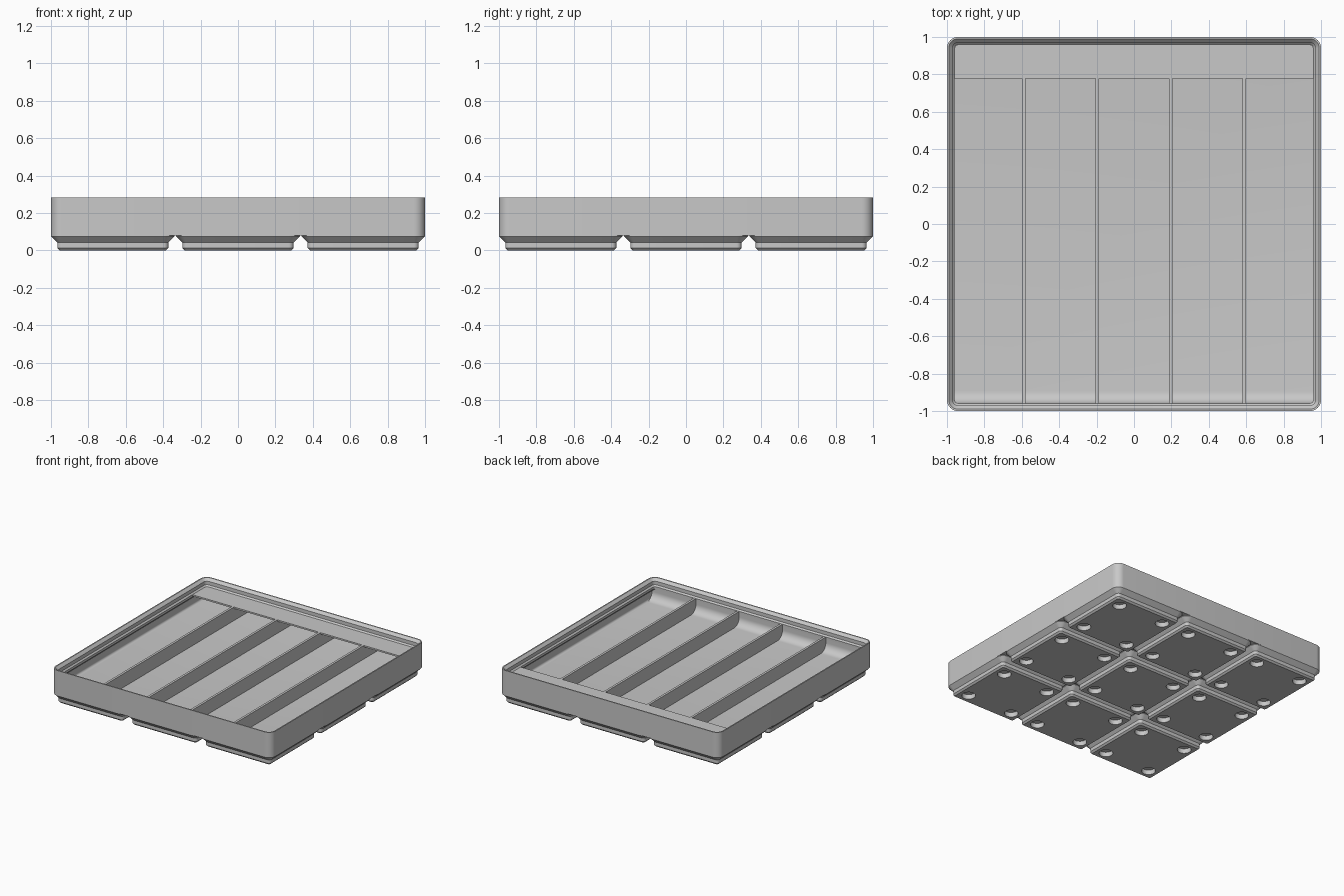
import bpy, bmesh, math
from mathutils import Vector

if "Cube" in bpy.data.objects:
    bpy.data.objects.remove(bpy.data.objects["Cube"])

S = 2 / 125.5          # millimetres to scene units
HALF = 62.75           # half of the outer width
RAD = 3.75             # outer corner radius
PITCH = 42             # spacing of the feet
RIM, FLOOR = 14, 7     # divider top and inside floor heights

grey = bpy.data.materials.new("light_grey_plastic")
grey.use_nodes = True
colour = (0.58, 0.58, 0.58, 1)
grey.diffuse_color = colour
grey.node_tree.nodes["Principled BSDF"].inputs["Base Color"].default_value = colour


def finish(bm, name):
    """Scale to scene units, add the material and shade with sharp edges."""
    bmesh.ops.scale(bm, vec=(S, S, S), verts=bm.verts)
    bmesh.ops.recalc_face_normals(bm, faces=bm.faces)
    mesh = bpy.data.meshes.new(name)
    bm.to_mesh(mesh)
    bm.free()
    mesh.materials.append(grey)
    ob = bpy.data.objects.new(name, mesh)
    bpy.context.collection.objects.link(ob)
    bpy.ops.object.select_all(action='DESELECT')
    ob.select_set(True)
    bpy.context.view_layer.objects.active = ob
    bpy.ops.object.shade_smooth_by_angle(angle=math.radians(30))
    return ob


def ring(bm, half, rad, z, seg=8):
    """Rounded square of vertices."""
    verts = []
    for q in range(4):
        mid = math.pi / 4 + q * math.pi / 2
        cx = math.copysign(half - rad, math.cos(mid))
        cy = math.copysign(half - rad, math.sin(mid))
        for i in range(seg + 1):
            a = (q + i / seg) * math.pi / 2
            verts.append(bm.verts.new((cx + rad * math.cos(a), cy + rad * math.sin(a), z)))
    return verts


def bridge(bm, a, b):
    n = len(a)
    for i in range(n):
        j = (i + 1) % n
        bm.faces.new((a[i], a[j], b[j], b[i]))


def loft(bm, half, rad, profile):
    """Stack rounded squares given as (inset, height)."""
    rings = [ring(bm, half - d, rad - d, z) for d, z in profile]
    for a, b in zip(rings, rings[1:]):
        bridge(bm, a, b)
    return rings


def extrude_x(name, outline, x0, x1):
    """Extrude a (y, z) outline along x."""
    bm = bmesh.new()
    face = bm.faces.new([bm.verts.new((x0, y, z)) for y, z in outline])
    moved = bmesh.ops.extrude_face_region(bm, geom=[face])["geom"]
    bmesh.ops.translate(bm, vec=(x1 - x0, 0, 0),
                        verts=[v for v in moved if isinstance(v, bmesh.types.BMVert)])
    # extruding keeps the first face as the closing cap
    return finish(bm, name)


# Tray: outer wall, stacking lip, undercut and filleted floor in one loft
top, wall, fillet = 17.8, 1.0, 1.1
profile = [(0, 5), (0, top), (0.6, top), (1.9, 16.5), (1.9, 14.7),
           (2.6, RIM), (2.6, 12.8), (wall, 11.2)]
for i in range(7):
    a = i / 6 * math.pi / 2
    profile.append((wall + fillet * (1 - math.cos(a)), FLOOR + fillet * (1 - math.sin(a))))
bm = bmesh.new()
rings = loft(bm, HALF, RAD, profile)
bm.faces.new(rings[0])
bm.faces.new(rings[-1])
finish(bm, "tray_body")

# Foot: stepped chamfers with four round magnet recesses
bm = bmesh.new()
rings = loft(bm, 20.75, RAD, [(2.95, 0), (2.15, 0.8), (2.15, 2.6), (0, 4.75), (0, 5.02)])
bm.faces.new(rings[-1])
loops = [rings[0]]
for sx in (-1, 1):
    for sy in (-1, 1):
        low, high = [[bm.verts.new((sx * 13 + 3.25 * math.cos(k * math.tau / 32),
                                    sy * 13 + 3.25 * math.sin(k * math.tau / 32), z))
                      for k in range(32)] for z in (0, 2.4)]
        bridge(bm, low, high)
        bm.faces.new(high)
        loops.append(low)
edges = [bm.edges.get((lp[i], lp[i - 1])) for lp in loops for i in range(len(lp))]
bmesh.ops.triangle_fill(bm, edges=edges, use_beauty=True, normal=Vector((0, 0, -1)))
foot = finish(bm, "foot")
for ix in (-1, 0, 1):
    for iy in (-1, 0, 1):
        ob = foot
        if (ix, iy) != (0, 0):
            ob = foot.copy()
            bpy.context.collection.objects.link(ob)
        ob.location = (ix * PITCH * S, iy * PITCH * S, 0)

# Dividers: four thin walls making five equal compartments
step = 2 * (HALF - wall) / 5
for k in range(4):
    x = (k - 1.5) * step
    extrude_x("divider", [(-61.9, FLOOR - 0.1), (61.9, FLOOR - 0.1), (61.9, RIM), (-61.9, RIM)],
              x - 0.6, x + 0.6)

# Scoop: curved ramp from the front wall to the floor
front, r, end = -(HALF - 2.6), 4.1, 61.5
outline = [(-end, FLOOR - 0.1), (-end, RIM), (front, RIM)]
for i in range(13):
    a = i / 12 * math.pi / 2
    outline.append((front + r * (1 - math.cos(a)), FLOOR + r * (1 - math.sin(a))))
outline.append((front + r, FLOOR - 0.1))
extrude_x("front_scoop", outline, -end, end)

# Label shelf: wedge along the back wall
extrude_x("label_shelf", [(48.8, RIM), (48.8, RIM - 0.8), (end, FLOOR + 0.8), (end, RIM)], -end, end)
